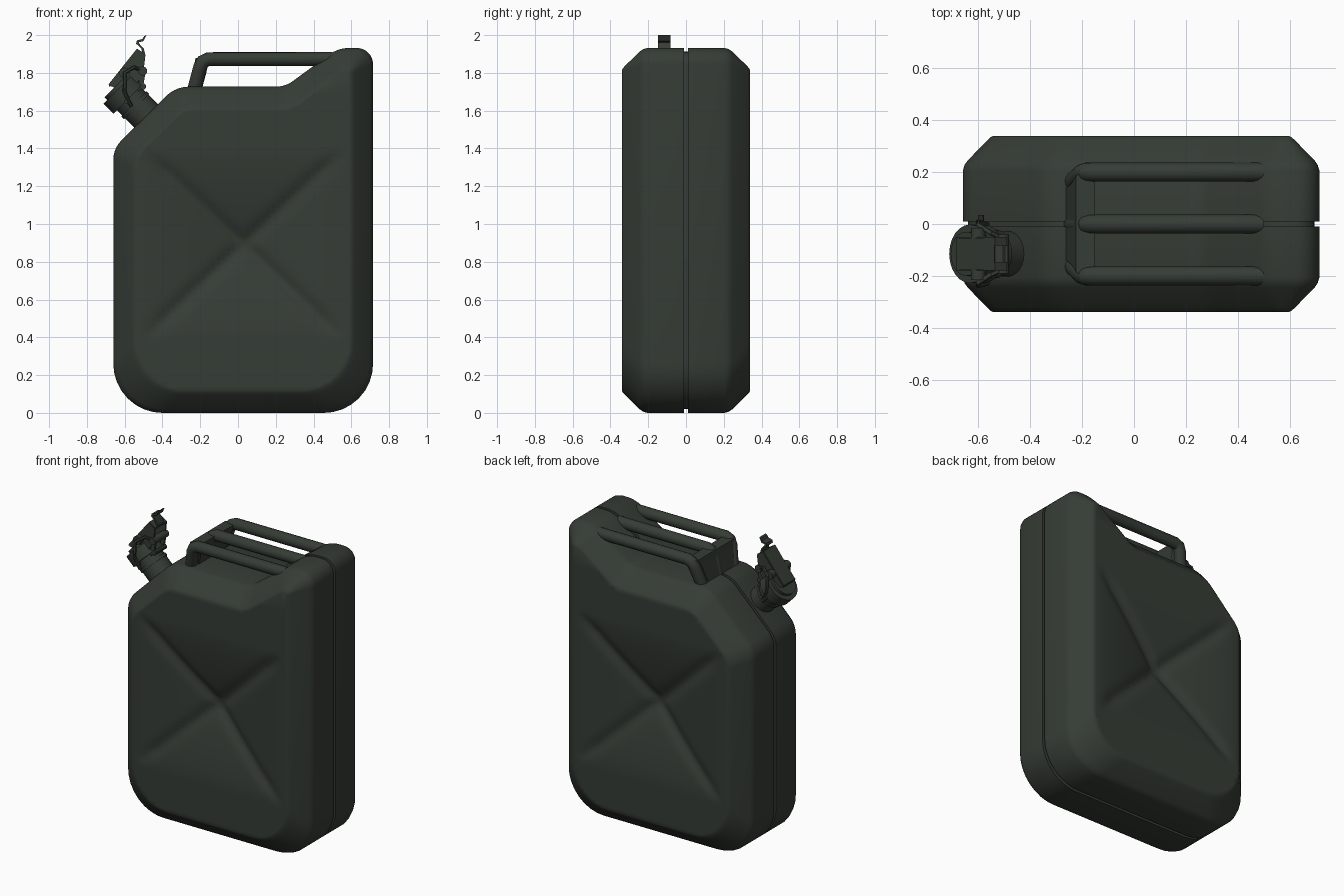
import bpy, bmesh, math
from mathutils import Vector

if "Cube" in bpy.data.objects:
    bpy.data.objects.remove(bpy.data.objects["Cube"])

paint = bpy.data.materials.new("dark olive paint")
paint.diffuse_color = (0.036, 0.045, 0.036, 1)
paint.use_nodes = True
paint.node_tree.nodes["Principled BSDF"].inputs["Base Color"].default_value = paint.diffuse_color


def finish(ob, angle=35):
    ob.data.materials.clear()
    ob.data.materials.append(paint)
    bpy.ops.object.select_all(action='DESELECT')
    ob.select_set(True)
    bpy.context.view_layer.objects.active = ob
    if ob.type == 'CURVE':
        bpy.ops.object.convert(target='MESH')
    bpy.ops.object.shade_smooth_by_angle(angle=math.radians(angle))


def add(name, bm, angle=35):
    bmesh.ops.recalc_face_normals(bm, faces=bm.faces)
    me = bpy.data.meshes.new(name)
    bm.to_mesh(me)
    bm.free()
    ob = bpy.data.objects.new(name, me)
    bpy.context.collection.objects.link(ob)
    finish(ob, angle)
    return ob


def loft(loops):
    """Skin equal-length closed loops and cap both ends."""
    bm = bmesh.new()
    rings = [[bm.verts.new(p) for p in loop] for loop in loops]
    n = len(rings[0])
    for a, b in zip(rings, rings[1:]):
        for i in range(n):
            j = (i + 1) % n
            bm.faces.new((a[i], a[j], b[j], b[i]))
    bm.faces.new(rings[0])
    bm.faces.new(rings[-1])
    return bm


def prism(name, pts, y0, y1):
    return add(name, loft([[(x, y, z) for x, z in pts] for y in (y0, y1)]))


def tube(name, pts, r, closed=False, res=6):
    cu = bpy.data.curves.new(name, 'CURVE')
    cu.dimensions = '3D'
    cu.bevel_depth, cu.bevel_resolution, cu.use_fill_caps = r, res, True
    sp = cu.splines.new('POLY')
    sp.points.add(len(pts) - 1)
    for p, co in zip(sp.points, pts):
        p.co = (*co, 1)
    sp.use_cyclic_u = closed
    ob = bpy.data.objects.new(name, cu)
    bpy.context.collection.objects.link(ob)
    finish(ob)
    return ob


# Body side outline: x, z, corner rounding length
OUTLINE = [(-.66, 0, .26), (.715, 0, .26), (.715, 1.932, .12), (.53, 1.932, .06),
           (.25, 1.727, .05), (-.33, 1.727, .07), (-.66, 1.4, .06)]


def outline(inset, segs=8):
    n = len(OUTLINE)
    P = [Vector(p[:2]) for p in OUTLINE]
    Q = []
    for i in range(n):
        d0 = (P[i] - P[i - 1]).normalized()
        d1 = (P[(i + 1) % n] - P[i]).normalized()
        n0, n1 = Vector((-d0.y, d0.x)), Vector((-d1.y, d1.x))
        Q.append(P[i] + (n0 + n1) * inset / (1 + n0.dot(n1)))
    pts = []
    for i in range(n):
        a, b = Q[i - 1] - Q[i], Q[(i + 1) % n] - Q[i]
        t = min(OUTLINE[i][2], a.length * .47, b.length * .47)
        p0, p2 = Q[i] + a.normalized() * t, Q[i] + b.normalized() * t
        w = math.sin(a.angle(b) / 2)
        for k in range(segs + 1):
            u = k / segs
            c0, c1, c2 = (1 - u) ** 2, 2 * u * (1 - u) * w, u * u
            pts.append((p0 * c0 + Q[i] * c1 + p2 * c2) / (c0 + c1 + c2))
    return pts


# Body: chamfered shell with a seam groove round the middle
half = [(.34, .118), (.334, .107), (.322, .094), (.245, .019), (.228, .007),
        (.205, 0), (.01, 0), (.01, .02)]
section = [(-y, d) for y, d in half] + [(y, d) for y, d in reversed(half)]
bm = loft([[(p.x, y, p.y) for p in outline(d)] for y, d in section])
bmesh.ops.recalc_face_normals(bm, faces=bm.faces)


def cut(co, no):
    faces = [f for f in bm.faces if all(abs(v.co.y) > .3399 for v in f.verts)]
    geom = set(faces)
    for f in faces:
        geom.update(f.edges)
        geom.update(f.verts)
    bmesh.ops.bisect_plane(bm, geom=list(geom), dist=1e-4, plane_co=co, plane_no=no)


# Pressed cross: grid the side panels, then push them in toward the centre
CX, CZ, A, B = .03, .89, .53, .5
for i in range(-21, 22):
    cut((CX + i * .0265, 0, 0), (1, 0, 0))
for i in range(-30, 33):
    cut((0, 0, CZ + i * .025), (0, 0, 1))
L = math.hypot(A, B)
for v in bm.verts:
    if abs(v.co.y) < .3399:
        continue
    dx, dz = abs(v.co.x - CX), abs(v.co.z - CZ)
    t = max(dx / A, dz / B, .05)
    if t < 1:
        d = abs(dx * B - dz * A) / L
        depth = .105 * (1 - t) ** 1.5 + .018 * min(1, (1 - t) * 5) * math.exp(-(d / .035) ** 2)
        v.co.y -= math.copysign(depth, v.co.y)
add("can_body", bm, 32)

# Carrying handle: three bars joined by a sloping end plate
for name, y in (("front", -.2), ("middle", 0), ("back", .2)):
    tube("handle_bar_" + name, [(-.235, y * .8, 1.70), (-.2, y * .97, 1.83), (-.185, y, 1.86),
                                (-.155, y, 1.873), (.5, y, 1.873)], .037)
loops = []
for x, z, w in ((-.232, 1.70, .165), (-.205, 1.80, .185), (-.187, 1.88, .215)):
    loops.append([(x - .037, -w + .03, z), (x, -w, z), (x + .037, -w + .03, z),
                  (x + .037, w - .03, z), (x, w, z), (x - .037, w - .03, z)])
add("handle_end_plate", loft(loops))

# Spout: stacked cylinders on an axis leaning 45 degrees to the left
YS = -.115


def on_axis(s, side=0, y=0):
    """Point s along the spout, side steps up and right across it."""
    k = math.sqrt(.5)
    return (-.4875 + (side - s) * k, YS + y, 1.5725 + (side + s) * k)


for name, s0, s1, r in (("spout_neck", -.06, .15, .088), ("spout_collar", .07, .09, .095),
                        ("cap_rim", .13, .205, .113), ("cap_lid", .2, .225, .085)):
    tube(name, [on_axis(s0), on_axis(s1)], r, res=10)

# Latch: two cheek plates, a lever between them, and a curled thumb hook
cheek = [(-.685, 1.735), (-.63, 1.80), (-.535, 1.925), (-.49, 1.895), (-.50, 1.81),
         (-.535, 1.74), (-.60, 1.70)]
for name, y in (("front", -.065), ("back", .053)):
    prism("latch_cheek_" + name, cheek, YS + y, YS + y + .012)
prism("latch_lever", [(-.68, 1.725), (-.685, 1.74), (-.535, 1.928), (-.49, 1.90),
                      (-.495, 1.885), (-.53, 1.905), (-.64, 1.765)], YS - .06, YS + .06)
hook = [(-.505, 1.90), (-.512, 1.93), (-.54, 1.955), (-.535, 1.972), (-.505, 1.98), (-.497, 1.995)]
inner = [(x + .014, z - .003) for x, z in hook[:2]] + [(-.524, 1.956), (-.525, 1.962),
                                                      (-.5, 1.968), (-.485, 2.0)]
prism("thumb_hook", hook + inner[::-1], YS - .033, YS + .033)

# Pins through the latch
tube("latch_pin", [(-.6, YS - .1, 1.80), (-.6, YS + .1, 1.80)], .028)
tube("lever_pin", [(-.505, YS - .075, 1.81), (-.505, YS + .075, 1.81)], .024)
tube("hinge_pin", [(-.59, YS - .12, 1.65), (-.59, YS + .15, 1.65)], .012, res=3)

# Wire bail round the cap and clamp arms down to the neck
for name, side in (("front", -1), ("back", 1)):
    y = side * .112
    tube("bail_wire_" + name, [on_axis(.09, -.02, y), on_axis(.17, .01, side * .122),
                               (-.60, YS + y, 1.80), (-.55, YS + side * .08, 1.83),
                               (-.505, YS + side * .06, 1.81)], .01, res=3)
    prism("clamp_arm_" + name, [(-.515, 1.82), (-.49, 1.80), (-.50, 1.74), (-.53, 1.69),
                                (-.55, 1.70), (-.525, 1.75)],
          YS + side * .05 - .008, YS + side * .05 + .008)
tube("clamp_crossbar", [on_axis(.12, .1, -.06), on_axis(.12, .1, .06)], .016, res=3)
